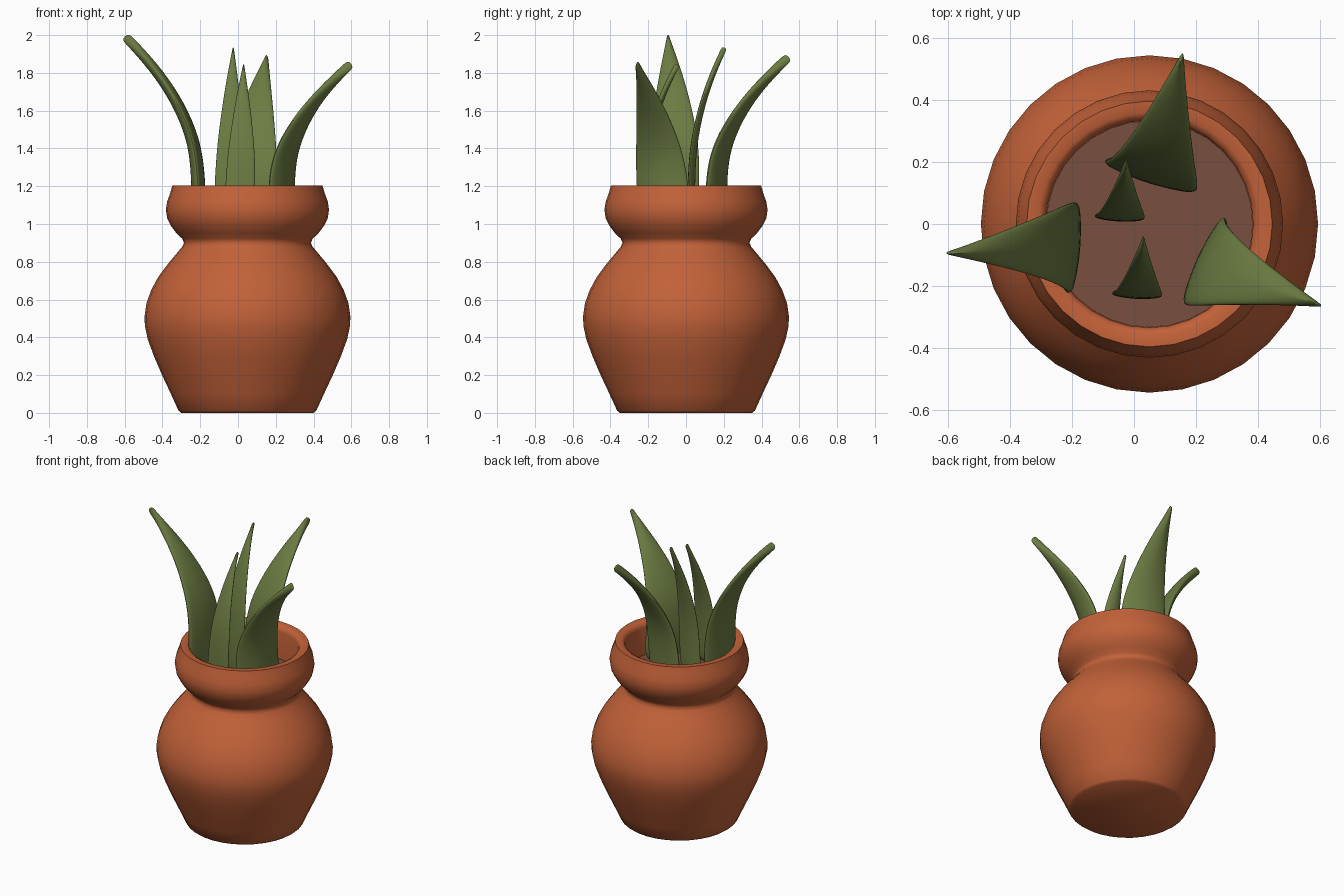
import bpy, bmesh
from math import cos, sin, pi, radians
from mathutils import Vector

if "Cube" in bpy.data.objects:
    bpy.data.objects.remove(bpy.data.objects["Cube"])


def material(name, rgb):
    m = bpy.data.materials.new(name)
    m.diffuse_color = (*rgb, 1)
    m.use_nodes = True
    m.node_tree.nodes["Principled BSDF"].inputs["Base Color"].default_value = m.diffuse_color
    return m


CLAY = material("clay", (0.54, 0.12, 0.04))
GREEN = material("green", (0.15, 0.2, 0.055))
SOIL = material("soil_brown", (0.19, 0.08, 0.05))


def skin(name, rings, mat, angle):
    """Join rings of points into a closed, capped surface."""
    bm = bmesh.new()
    vs = [[bm.verts.new(p) for p in ring] for ring in rings]
    n = len(vs[0])
    for a, b in zip(vs, vs[1:]):
        for i in range(n):
            j = (i + 1) % n
            bm.faces.new((a[i], a[j], b[j], b[i]))
    bm.faces.new(vs[0][::-1])
    bm.faces.new(vs[-1])
    bmesh.ops.recalc_face_normals(bm, faces=bm.faces)
    me = bpy.data.meshes.new(name)
    bm.to_mesh(me)
    bm.free()
    me.materials.append(mat)
    ob = bpy.data.objects.new(name, me)
    bpy.context.collection.objects.link(ob)
    bpy.ops.object.select_all(action='DESELECT')
    ob.select_set(True)
    bpy.context.view_layer.objects.active = ob
    bpy.ops.object.shade_smooth_by_angle(angle=radians(angle))
    return ob


def revolve(name, profile, mat, cx=0.05, n=32):
    rings = [[(cx + r * cos(2 * pi * i / n), r * sin(2 * pi * i / n), z)
              for i in range(n)] for r, z in profile]
    return skin(name, rings, mat, 50)


# Pot: outer wall, rolled rim, inner wall
revolve("pot", [
    (0.35, 0), (0.365, 0.012), (0.405, 0.1), (0.452, 0.2), (0.495, 0.3),
    (0.528, 0.39), (0.543, 0.46), (0.545, 0.51), (0.535, 0.58), (0.51, 0.65),
    (0.472, 0.72), (0.42, 0.79), (0.37, 0.85), (0.345, 0.88), (0.336, 0.9),
    (0.345, 0.922), (0.375, 0.95), (0.405, 0.99), (0.425, 1.03), (0.432, 1.075),
    (0.425, 1.12), (0.41, 1.16), (0.397, 1.205), (0.36, 1.205), (0.342, 1.195),
    (0.335, 1.17), (0.335, 0.96)], CLAY)

# Soil disc
revolve("soil", [(0.334, 0.965), (0.334, 0.985)], SOIL)

# (height, reach, width) fractions along a leaf
STATIONS = [(0, 0, 1), (0.22, 0, 0.99), (0.37, 0.03, 0.95), (0.51, 0.11, 0.84),
            (0.69, 0.33, 0.6), (0.85, 0.63, 0.33), (0.97, 0.92, 0.09), (1, 1, 0.03)]


def leaf(name, base, tip, angle, half_w, half_t):
    z0 = 0.97
    a = radians(angle)
    across = Vector((cos(a), sin(a), 0))
    spine = []
    for h, r, w in STATIONS:
        p = Vector((base[0] + (tip[0] - base[0]) * r,
                    base[1] + (tip[1] - base[1]) * r, z0 + (tip[2] - z0) * h))
        spine.append(p + across * half_w * 0.15 * sin(pi * h))
    rings = []
    for k, (h, r, w) in enumerate(STATIONS):
        t = spine[min(k + 1, len(spine) - 1)] - spine[max(k - 1, 0)]
        out = across.cross(t).normalized()
        th = half_t * (1 - 0.35 * h)
        ring = []
        for i in range(12):
            u, v = cos(2 * pi * i / 12), sin(2 * pi * i / 12)
            d = th * v * (1.15 - 0.2 * abs(u)) - 0.4 * th * (0.5 - u * u) * w
            ring.append(spine[k] + across * half_w * w * u - out * -d)
        rings.append(ring)
    ob = skin(name, rings, GREEN, 60)
    sub = ob.modifiers.new("smooth", 'SUBSURF')
    sub.levels = sub.render_levels = 2


# Three broad outer leaves and two narrow inner ones
leaf("left_leaf", (-0.205, -0.09), (-0.6, -0.095, 1.995), 85, 0.155, 0.036)
leaf("back_leaf", (0.043, 0.165), (0.155, 0.545, 1.885), -18, 0.162, 0.036)
leaf("right_leaf", (0.238, -0.11), (0.6, -0.262, 1.85), -115, 0.16, 0.036)
leaf("middle_leaf", (-0.053, 0.025), (-0.025, 0.205, 1.935), -3, 0.084, 0.02)
leaf("front_leaf", (0.003, -0.225), (0.03, -0.045, 1.845), -3, 0.084, 0.02)
